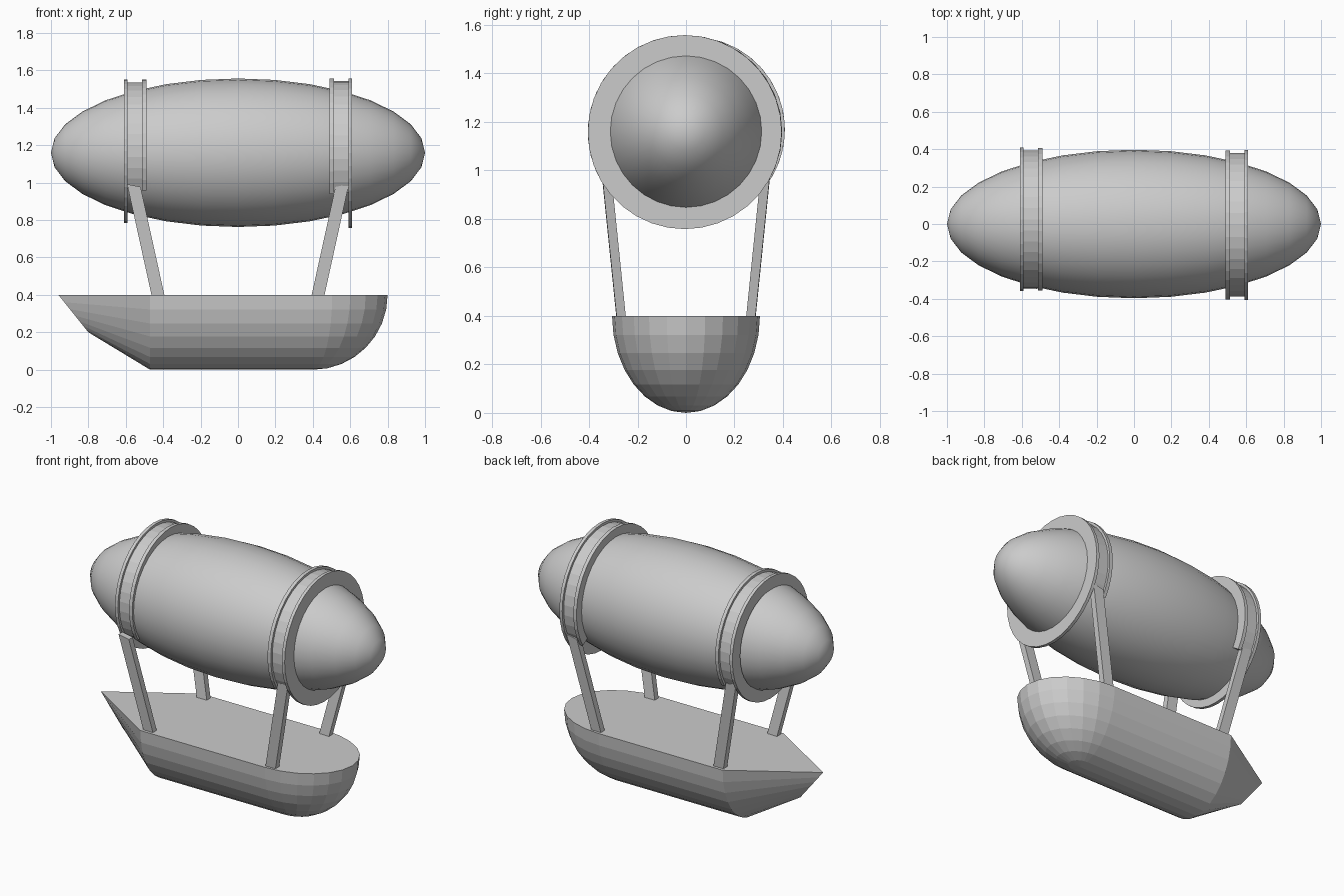
import bpy, bmesh
from math import sin, cos, pi, radians, sqrt

if "Cube" in bpy.data.objects:
    bpy.data.objects.remove(bpy.data.objects["Cube"])


def loft(bm, rings, loop=False):
    """Skin closed sections; cap the ends unless the sections form a loop."""
    vs = [[bm.verts.new(p) for p in r] for r in rings]
    n = len(vs[0])
    pairs = list(zip(vs, vs[1:])) + ([(vs[-1], vs[0])] if loop else [])
    for a, b in pairs:
        for i in range(n):
            j = (i + 1) % n
            bm.faces.new((a[i], a[j], b[j], b[i]))
    if not loop:
        bm.faces.new(vs[0])
        bm.faces.new(vs[-1])


def finish(name, bm):
    bmesh.ops.remove_doubles(bm, verts=bm.verts, dist=1e-4)
    bmesh.ops.recalc_face_normals(bm, faces=bm.faces)
    me = bpy.data.meshes.new(name)
    bm.to_mesh(me)
    bm.free()
    ob = bpy.data.objects.new(name, me)
    bpy.context.collection.objects.link(ob)
    return ob


def band(bm, x0, x1, r, cy, cz, a0=0, a1=360, n=36):
    """Rectangular hoop (or arch) around the x axis."""
    full = a1 - a0 == 360
    rings = []
    for i in range(n if full else n + 1):
        a = radians(a0 + (a1 - a0) * i / n)
        rings.append([(x, cy + q * cos(a), cz + q * sin(a))
                      for x, q in ((x0, 0.305), (x1, 0.305), (x1, r), (x0, r))])
    loft(bm, rings, full)


# gas envelope
bpy.ops.mesh.primitive_uv_sphere_add(segments=32, ring_count=16, radius=1)
env = bpy.context.object
env.name = "envelope"
for v in env.data.vertices:
    x, y, z = v.co
    v.co = (z, y * 0.397, 1.16 + x * 0.397)
env.data.flip_normals()
bm = bmesh.new()
bm.from_mesh(env.data)
bmesh.ops.recalc_face_normals(bm, faces=bm.faces)
bm.to_mesh(env.data)
bm.free()
bpy.ops.object.shade_smooth()

# envelope hoops: full outer flange, strap and inner flange arching over the top
for side, label, r, cy, cz in ((-1, "left", 0.383, 0.025, 1.168),
                               (1, "right", 0.4, -0.005, 1.158)):
    bm = bmesh.new()
    band(bm, side * 0.59, side * 0.61, r, cy, cz)
    band(bm, side * 0.51, side * 0.59, r - 0.015, cy, cz, -33, 213, 26)
    band(bm, side * 0.49, side * 0.512, r, cy, cz, -33, 213, 26)
    finish(label + "_hoop", bm)

# four slanted struts
for sx in (-1, 1):
    for sy in (-1, 1):
        bm = bmesh.new()
        rings = []
        for x, y, z in ((0.415, 0.262, 0.34), (0.557, 0.328, 0.985)):
            rings.append([(sx * (x + dx), sy * (y + dy), z + dx * 0.2)
                          for dx, dy in ((-0.036, -0.019), (0.036, -0.019),
                                         (0.036, 0.019), (-0.036, 0.019))])
        loft(bm, rings)
        finish("strut", bm)

# boat hull: stacked outlines with pointed bow (-x) and rounded stern (+x)
levels, arc = 8, 12
rings = []
for i in range(levels + 1):
    t = i / levels * pi / 2
    d, k = sin(t), cos(t)
    z, w = 0.4 - 0.4 * d, 0.305 * k
    ring = [(-0.96 + 0.16 * d, 0, 0.4 - 0.2 * d), (-0.47, -w, z)]
    for j in range(arc + 1):
        a = -pi / 2 + pi * j / arc
        ring.append((0.4 + 0.4 * k * cos(a), w * sin(a), z))
    ring.append((-0.47, w, z))
    rings.append(ring)
bm = bmesh.new()
vs = [[bm.verts.new(p) for p in r] for r in rings]
bm.faces.new(vs[0])
for a, b in zip(vs, vs[1:]):
    for i in range(len(a)):
        j = (i + 1) % len(a)
        bm.faces.new((a[i], a[j], b[j], b[i]))
finish("hull", bm)
